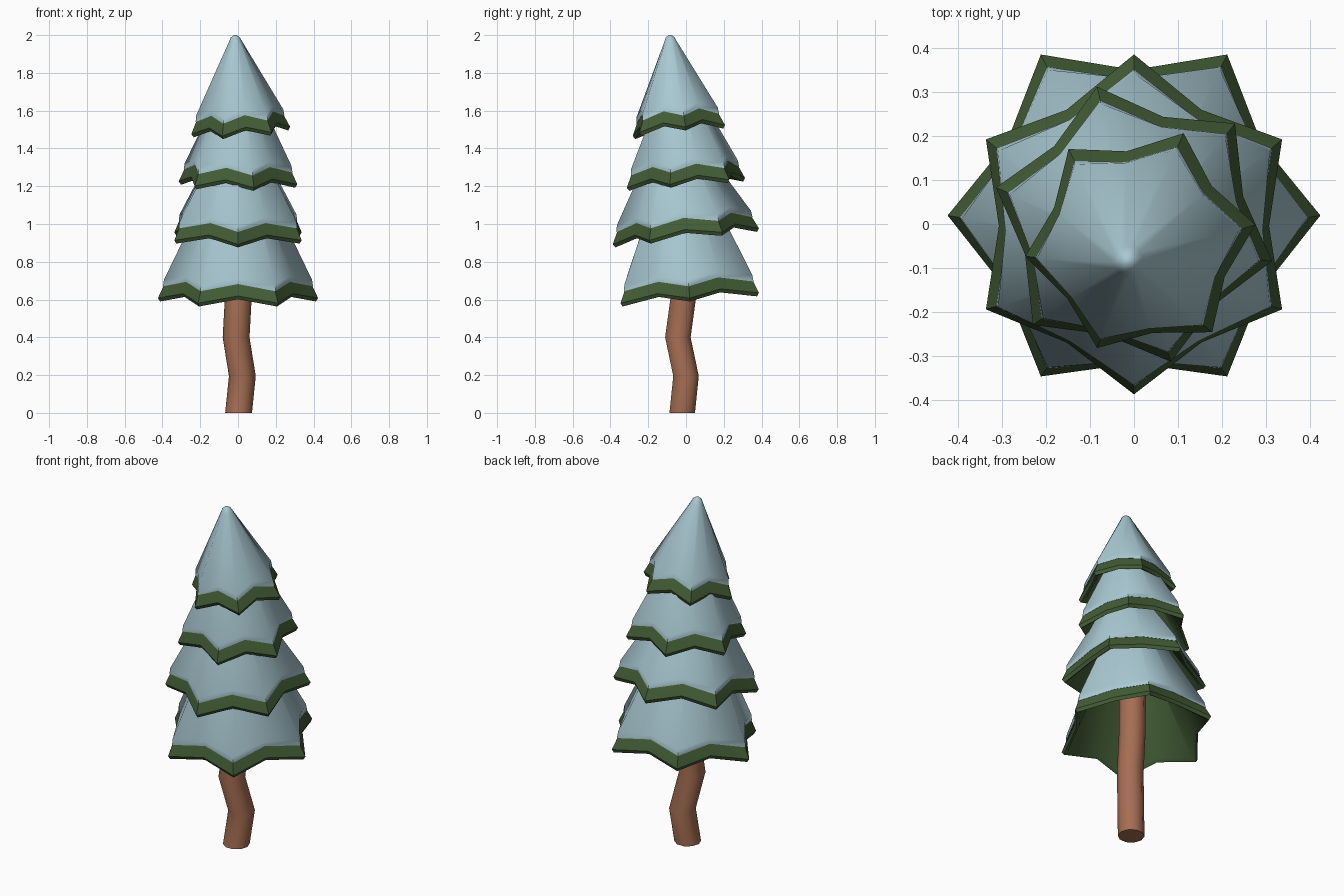
import bpy, bmesh, math
from mathutils import Vector, Matrix

if "Cube" in bpy.data.objects:
    bpy.data.objects.remove(bpy.data.objects["Cube"])


def material(name, rgb):
    m = bpy.data.materials.new(name)
    m.diffuse_color = (*rgb, 1)
    m.use_nodes = True
    m.node_tree.nodes["Principled BSDF"].inputs["Base Color"].default_value = m.diffuse_color
    return m


SNOW = material("snow_blue", (0.40, 0.585, 0.645))
GREEN = material("needle_green", (0.055, 0.108, 0.036))
BARK = material("bark_brown", (0.38, 0.155, 0.085))


def loft(name, rings, mat, matrix=Matrix(), angle=30, cap_start=True):
    """Skin a list of equal-length point rings and cap the ends."""
    bm = bmesh.new()
    loops = [[bm.verts.new(matrix @ Vector(p)) for p in ring] for ring in rings]
    n = len(loops[0])
    for a, b in zip(loops, loops[1:]):
        for i in range(n):
            j = (i + 1) % n
            bm.faces.new((a[i], a[j], b[j], b[i]))
    if cap_start:
        bm.faces.new(loops[0][::-1])
    bm.faces.new(loops[-1])
    bmesh.ops.recalc_face_normals(bm, faces=bm.faces)
    me = bpy.data.meshes.new(name)
    bm.to_mesh(me)
    bm.free()
    me.materials.append(mat)
    ob = bpy.data.objects.new(name, me)
    bpy.context.collection.objects.link(ob)
    bpy.context.view_layer.objects.active = ob
    ob.select_set(True)
    bpy.ops.object.shade_smooth_by_angle(angle=math.radians(angle))
    ob.select_set(False)
    return ob


def star(r, z, ratio, lift, turn):
    """Six-pointed ring: tips at radius r, notches pulled in and lifted."""
    pts = []
    for i in range(12):
        a = math.radians(turn + 30 * i)
        k, dz = (ratio, lift) if i % 2 else (1, 0)
        pts.append((r * k * math.cos(a), r * k * math.sin(a), z + dz))
    return pts


def tier(label, centre, r, turn, tilt, height):
    """One hollow green skirt with a snow cap lying on it."""
    normal = Vector((-tilt[0], -tilt[1], 1))
    rot = Vector((0, 0, 1)).rotation_difference(normal).to_matrix().to_4x4()
    mat = Matrix.Translation(centre) @ rot
    d = 0.036
    skirt = [(0.01, height - 0.12, 1, 0), (r - 0.035, 0.005, 0.79, d),
             (r - 0.012, -0.010, 0.79, d), (r, 0.008, 0.79, d),
             (r - 0.038, 0.088, 0.80, d), (0.01, height - 0.06, 1, 0)]
    cap = [(r - 0.045, 0.076, 0.79, d), (r - 0.027, 0.070, 0.80, d),
           (r - 0.032, 0.105, 0.82, d * 0.8), (0.034, height - 0.032, 0.95, 0),
           (0.024, height - 0.012, 0.98, 0), (0.008, height, 1, 0)]
    loft(label + "_branches", [star(*p, turn) for p in skirt], GREEN, mat, 35)
    loft(label + "_snow", [star(*p, turn) for p in cap], SNOW, mat, 62, False)


# Four skirts: centre, tip radius, turn, tilt in x and y, height
tier("bottom_tier", (0, 0.02, 0.60), 0.424, 0, (0, 0.075), 0.88)
tier("lower_middle_tier", (0, 0, 0.927), 0.389, 30, (0, 0.11), 0.69)
tier("upper_middle_tier", (0, 0, 1.21), 0.325, 45, (-0.005, 0.08), 0.66)
tier("top_tier", (0.015, -0.037, 1.487), 0.265, 8, (0.06, 0.095), 0.516)

# Crooked trunk
path = [(0.003, -0.02, 0), (0.023, 0, 0.195), (-0.01, -0.043, 0.40),
        (0.002, -0.013, 0.62), (0, -0.01, 0.95)]
loft("trunk", [[(x + 0.071 * math.cos(t * math.pi / 5), y + 0.071 * math.sin(t * math.pi / 5), z)
                for t in range(10)] for x, y, z in path], BARK, angle=40)
